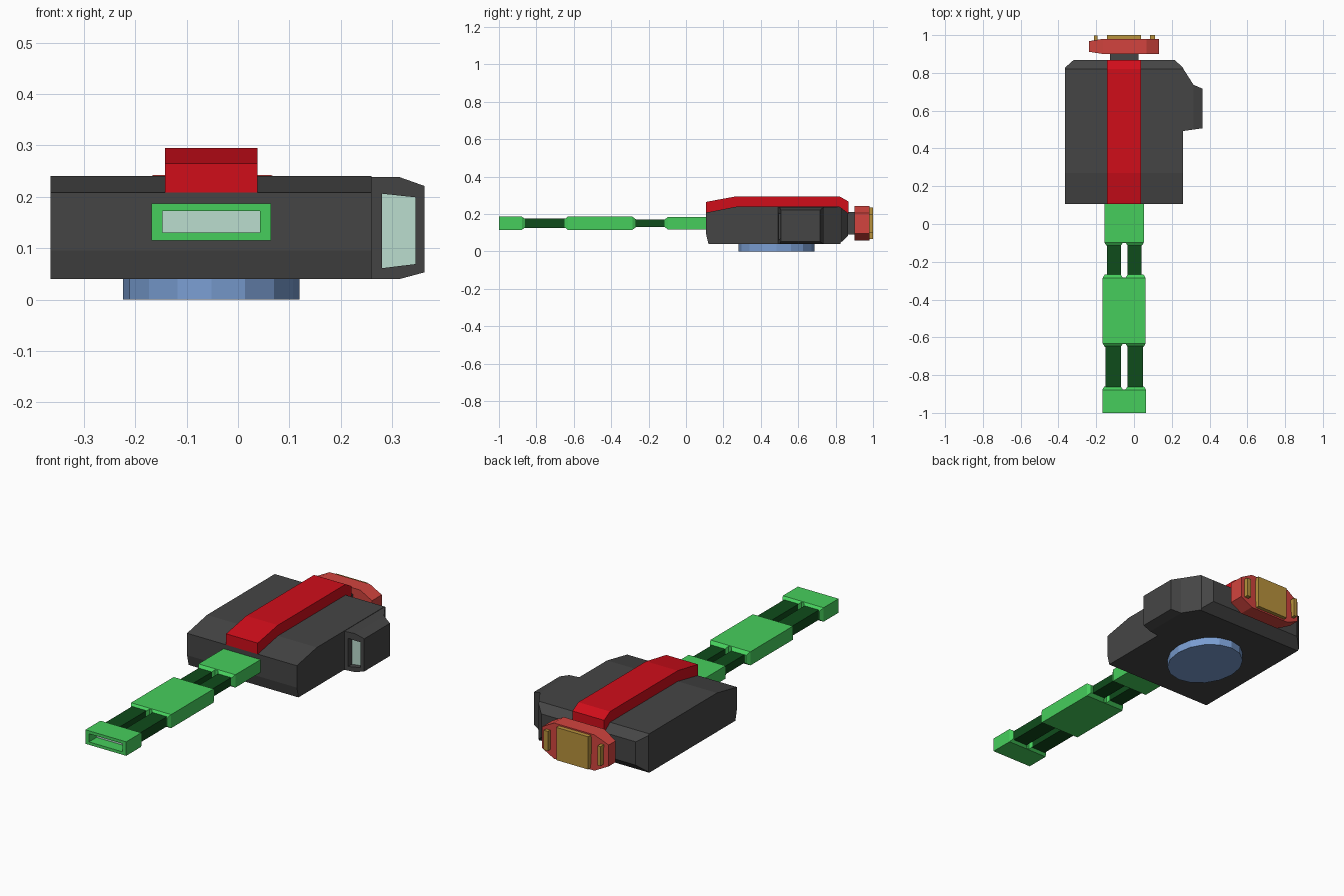
import bpy, bmesh
from mathutils import Vector

if "Cube" in bpy.data.objects:
    bpy.data.objects.remove(bpy.data.objects["Cube"])

CX = -0.052   # shared centre line of strap, ridge and base
CZ = 0.151    # strap mid height


def material(name, code):
    rgb = [int(code[i:i + 2], 16) / 255 for i in (0, 2, 4)]
    lin = [c / 12.92 if c <= 0.04045 else ((c + 0.055) / 1.055) ** 2.4 for c in rgb]
    m = bpy.data.materials.new(name)
    m.diffuse_color = (*lin, 1)
    m.use_nodes = True
    m.node_tree.nodes["Principled BSDF"].inputs["Base Color"].default_value = m.diffuse_color
    return m


DARK = material("charcoal", "454545")
RED = material("red", "D00D1A")
CORAL = material("coral", "D2443E")
GREEN = material("green", "46CE5C")
DEEP = material("deep_green", "0F4C1B")
BLUE = material("blue", "7A9ED2")
GOLD = material("gold", "B8923C")
GLASS = material("pale_glass", "BBDDCF")


def finish(name, bm, mat):
    bmesh.ops.recalc_face_normals(bm, faces=bm.faces)
    me = bpy.data.meshes.new(name)
    bm.to_mesh(me)
    bm.free()
    ob = bpy.data.objects.new(name, me)
    bpy.context.collection.objects.link(ob)
    if mat:
        me.materials.append(mat)
    return ob


def prism(points, axis, a, b):
    """Extrude a 2D outline from a to b along the given axis."""
    bm = bmesh.new()

    def place(p, t):
        v = list(p)
        v.insert(axis, t)
        return bm.verts.new(v)
    lo = [place(p, a) for p in points]
    hi = [place(p, b) for p in points]
    n = len(points)
    bm.faces.new(lo)
    bm.faces.new(hi)
    for i in range(n):
        bm.faces.new((lo[i], lo[(i + 1) % n], hi[(i + 1) % n], hi[i]))
    return bm


def box(name, x, y, z, mat):
    return finish(name, prism([(x[0], y[0]), (x[1], y[0]), (x[1], y[1]), (x[0], y[1])],
                              2, *z), mat)


def cut(target, cutter):
    mod = target.modifiers.new("recess", 'BOOLEAN')
    mod.operation = 'DIFFERENCE'
    mod.solver = 'EXACT'
    mod.object = cutter
    bpy.context.view_layer.objects.active = target
    bpy.ops.object.modifier_apply(modifier=mod.name)
    bpy.data.objects.remove(cutter)


# Main body: side profile, rear vertical corners sliced off
bm = prism([(0.12, 0.04), (0.82, 0.04), (0.867, 0.085), (0.867, 0.205), (0.82, 0.24),
            (0.27, 0.24), (0.107, 0.208), (0.107, 0.095)], 0, -0.365, 0.26)
for x, s in ((-0.365, -1), (0.26, 1)):
    cutres = bmesh.ops.bisect_plane(bm, geom=bm.verts[:] + bm.edges[:] + bm.faces[:],
                                    plane_co=(x, 0.828, 0), plane_no=(0.04 * s, 0.045, 0),
                                    clear_outer=True)
    bmesh.ops.contextual_create(bm, geom=[e for e in cutres['geom_cut']
                                          if isinstance(e, bmesh.types.BMEdge)])
finish("body", bm, DARK)

# Side housing: stacked sections along x (x, y0, y1, z0, z1)
bm = bmesh.new()
rings = [[bm.verts.new((x, y, z)) for y, z in ((a, c), (b, c), (b, d), (a, d))]
         for x, a, b, c, d in ((0.259, 0.492, 0.825, 0.04, 0.238),
                               (0.315, 0.50, 0.737, 0.04, 0.238),
                               (0.363, 0.507, 0.716, 0.053, 0.221))]
bm.faces.new(rings[0])
bm.faces.new(rings[-1])
for r, q in zip(rings, rings[1:]):
    for i in range(4):
        bm.faces.new((r[i], r[(i + 1) % 4], q[(i + 1) % 4], q[i]))
housing = finish("side_housing", bm, DARK)

# Recessed window in the housing front
window = [(0.28, 0.061), (0.345, 0.069), (0.345, 0.199), (0.28, 0.206)]
cut(housing, finish("window_cutter", prism(window, 1, 0.45, 0.53), None))
finish("window_pane", prism(window, 1, 0.526, 0.532), GLASS)

# Red ridge over the top
finish("top_ridge", prism([(0.106, 0.208), (0.106, 0.265), (0.27, 0.295), (0.82, 0.295),
                           (0.868, 0.268), (0.868, 0.2), (0.8, 0.2), (0.27, 0.22)],
                          0, -0.142, 0.038), RED)

# Oval base
bm = bmesh.new()
bmesh.ops.create_cone(bm, cap_ends=True, segments=16, radius1=1, radius2=1, depth=1)
for v in bm.verts:
    v.co = Vector((CX + 0.172 * v.co.x, 0.483 + 0.203 * v.co.y, (v.co.z + 0.5) * 0.045))
finish("oval_base", bm, BLUE)


# Strap segments: notched plan outline with tapered ends
def segment(name, y0, y1, w, h, notch0, notch1):
    def end(y, s, notched):
        if not notched:
            return [(w, y)]
        return [(0.008, y + 0.015 * s), (0.018, y), (w - 0.011, y), (w, y + 0.018 * s)]
    half = end(y0, 1, notch0) + end(y1, -1, notch1)[::-1]
    outline = [(CX + x, y) for x, y in half] + [(CX - x, y) for x, y in half[::-1]]
    bm = prism(outline, 2, CZ - h, CZ + h)
    for y, s, notched in ((y0, 1, notch0), (y1, -1, notch1)):
        if notched:
            bmesh.ops.bisect_plane(bm, geom=bm.verts[:] + bm.edges[:] + bm.faces[:],
                                   plane_co=(0, y + 0.018 * s, 0), plane_no=(0, 1, 0))
            for v in bm.verts:
                t = 1 - abs(v.co.y - y) / 0.018
                if t > 0:
                    v.co.z = CZ + (v.co.z - CZ) * (1 - 0.4 * t)
    return finish(name, bm, GREEN)


segment("strap_inner", -0.115, 0.13, 0.105, 0.033, True, False)
segment("strap_middle", -0.65, -0.268, 0.114, 0.035, True, True)
tip = segment("strap_tip", -1.0, -0.86, 0.116, 0.036, False, True)

# Paired links between segments
for name, y, w, h in (("inner_link", (-0.29, -0.09), 0.092, 0.021),
                      ("outer_link", (-0.885, -0.63), 0.099, 0.025)):
    for side, s in (("left", -1), ("right", 1)):
        xs = sorted((CX + s * 0.017, CX + s * w))
        box(f"{name}_{side}", xs, y, (CZ - h, CZ + h), DEEP)

# Socket in the strap tip
sx, sz = (CX - 0.095, CX + 0.095), (CZ - 0.021, CZ + 0.021)
cut(tip, box("socket_cutter", sx, (-1.05, -0.935), sz, None))
box("socket_pane", sx, (-0.939, -0.932), sz, GLASS)

# Rear neck and connector
box("rear_neck", (-0.128, 0.024), (0.85, 0.915), (0.09, 0.21), DARK)
bm = prism([(-0.165, 0.242), (0.065, 0.242), (0.132, 0.205), (0.132, 0.095), (0.065, 0.058),
            (-0.165, 0.058), (-0.238, 0.095), (-0.238, 0.205)], 1, 0.9, 0.98)
for v in bm.verts:
    if v.co.x < -0.2:
        v.co.y += 0.012 if v.co.y < 0.94 else -0.012
finish("rear_connector", bm, CORAL)

# Gold contacts on the rear face
box("center_contact", (-0.143, 0.038), (0.96, 1.0), (0.066, 0.234), GOLD)
box("left_contact", (-0.211, -0.194), (0.96, 0.997), (0.1, 0.2), GOLD)
box("right_contact", (0.086, 0.11), (0.96, 1.0), (0.1, 0.2), GOLD)
